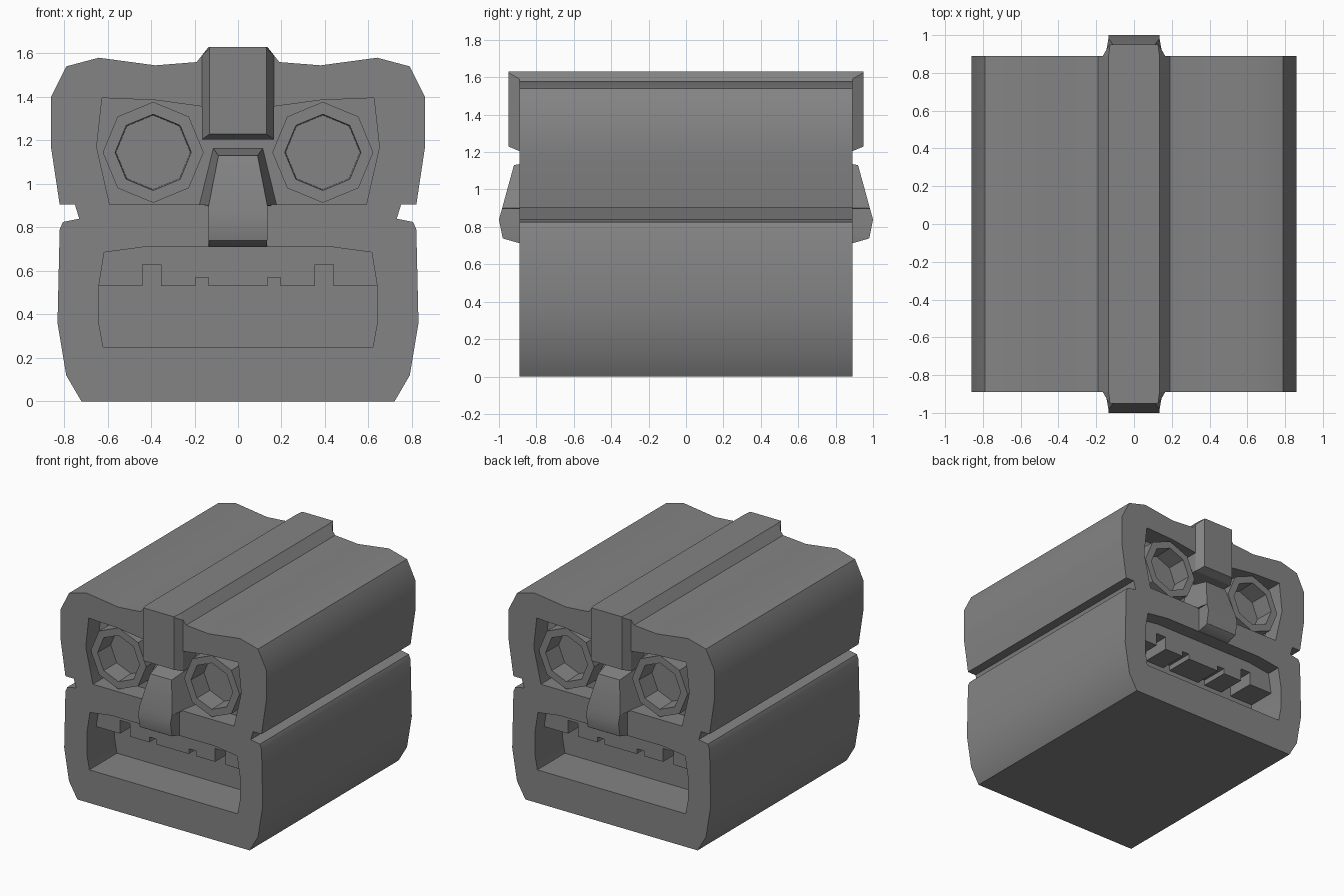
import bpy, bmesh
from math import cos, sin, pi, radians

if "Cube" in bpy.data.objects:
    bpy.data.objects.remove(bpy.data.objects["Cube"])

grey = bpy.data.materials.new("dark_grey")
grey.diffuse_color = (.23, .23, .23, 1)
grey.use_nodes = True
grey.node_tree.nodes["Principled BSDF"].inputs["Base Color"].default_value = grey.diffuse_color


def loft(name, rings, mirror=()):
    """Skin equal-length rings of points, cap both ends, mirror on named axes."""
    bm = bmesh.new()
    vs = [[bm.verts.new(p) for p in r] for r in rings]
    n = len(rings[0])
    for a, b in zip(vs, vs[1:]):
        for i in range(n):
            j = (i + 1) % n
            bm.faces.new((a[i], a[j], b[j], b[i]))
    bm.faces.new(vs[0])
    bm.faces.new(vs[-1])
    bmesh.ops.recalc_face_normals(bm, faces=bm.faces)
    me = bpy.data.meshes.new(name)
    bm.to_mesh(me)
    bm.free()
    me.materials.append(grey)
    ob = bpy.data.objects.new(name, me)
    bpy.context.collection.objects.link(ob)
    if mirror:
        m = ob.modifiers.new("mirror", 'MIRROR')
        m.use_axis = ['X' in mirror, 'Y' in mirror, False]
        m.use_mirror_merge = False
    return ob


def ring(half, y):
    """Right-half x,z profile mirrored into a closed ring at depth y."""
    full = half + [(-x, z) for x, z in reversed(half)]
    return [(x, y, z) for x, z in full]


def octagon(r, y, cx=0.39, cz=1.145):
    return [(cx + r * cos(i * pi / 4), y, cz + r * sin(i * pi / 4)) for i in range(8)]


def cut(ob, cutter):
    cutter.hide_render = True
    m = ob.modifiers.new("cut", 'BOOLEAN')
    m.operation, m.solver, m.object = 'DIFFERENCE', 'EXACT', cutter
    bpy.context.view_layer.objects.active = ob
    bpy.ops.object.modifier_apply(modifier=m.name)
    bpy.data.objects.remove(cutter)


def smooth(ob):
    bpy.ops.object.select_all(action='DESELECT')
    ob.select_set(True)
    bpy.context.view_layer.objects.active = ob
    bpy.ops.object.shade_smooth_by_angle(angle=radians(30))


FACE, EYE_FLOOR, MOUTH_FLOOR = 0.89, 0.74, 0.56

# Main block with side grooves and top ridge
outline = [(.72, 0), (.79, .12), (.83, .36), (.82, .79), (.805, .825), (.73, .84),
           (.75, .905), (.82, .905), (.86, 1.17), (.86, 1.40), (.79, 1.54),
           (.64, 1.58), (.38, 1.545), (.19, 1.56), (.135, 1.63)]
body = loft("head_block", [ring(outline, -FACE), ring(outline, FACE)])

# Eye recess, eye sockets and mouth cavity, cut at both ends
eye_area = [(.59, .905), (.65, 1.17), (.625, 1.395), (.38, 1.385), (.16, 1.355)]
mouth = [(.62, .25), (.64, .36), (.64, .53), (.615, .685), (.43, .71)]
for s in (-1, 1):
    cut(body, loft("eye_cutter", [ring(eye_area, s * 1.1), ring(eye_area, s * EYE_FLOOR)]))
    cut(body, loft("mouth_cutter", [ring(mouth, s * 1.1), ring(mouth, s * MOUTH_FLOOR)]))
    for k in (-1, 1):
        cut(body, loft("socket_cutter", [octagon(.2, s * 1.1, k * .39),
                                         octagon(.2, s * .2, k * .39)]))
smooth(body)

# Hollow octagonal eye tubes
loft("eye_tube", [octagon(.232, -.72), octagon(.232, -.87), octagon(.175, -.87),
                  octagon(.157, -.25)], mirror='XY')

# Brow block at the end of the ridge, sunk into the body behind the face
brow_root = [(.165, 1.205), (.165, 1.56), (.135, 1.60)]
brow_back = [(.165, 1.205), (.165, 1.591), (.135, 1.63)]
brow_front = [(.13, 1.23), (.13, 1.625), (.127, 1.63)]
loft("brow", [ring(brow_root, -.70), ring(brow_back, -FACE), ring(brow_front, -.95)],
     mirror='Y')

# Nose: each level is back half-width, y, z then front half-width, y, z
levels = [(.115, -.73, 1.165, .09, -.92, 1.13), (.18, -.73, .90, .135, -.983, .90),
          (.135, -.88, .899, .135, -.983, .899), (.135, -.88, .84, .135, -1, .84),
          (.135, -.88, .75, .135, -.98, .74), (.135, -.88, .71, .13, -.978, .738)]
nose = loft("nose", [[(-a, b, c), (a, b, c), (d, e, f), (-d, e, f)]
                     for a, b, c, d, e, f in levels], mirror='Y')
smooth(nose)

# Upper tooth plate with square notches
teeth = [(.135, .53), (.135, .57), (.195, .57), (.195, .53), (.355, .53), (.355, .63),
         (.44, .63), (.44, .53), (.65, .53), (.63, .70), (.43, .725)]
loft("tooth_plate", [ring(teeth, -.78), ring(teeth, -.55)], mirror='Y')
